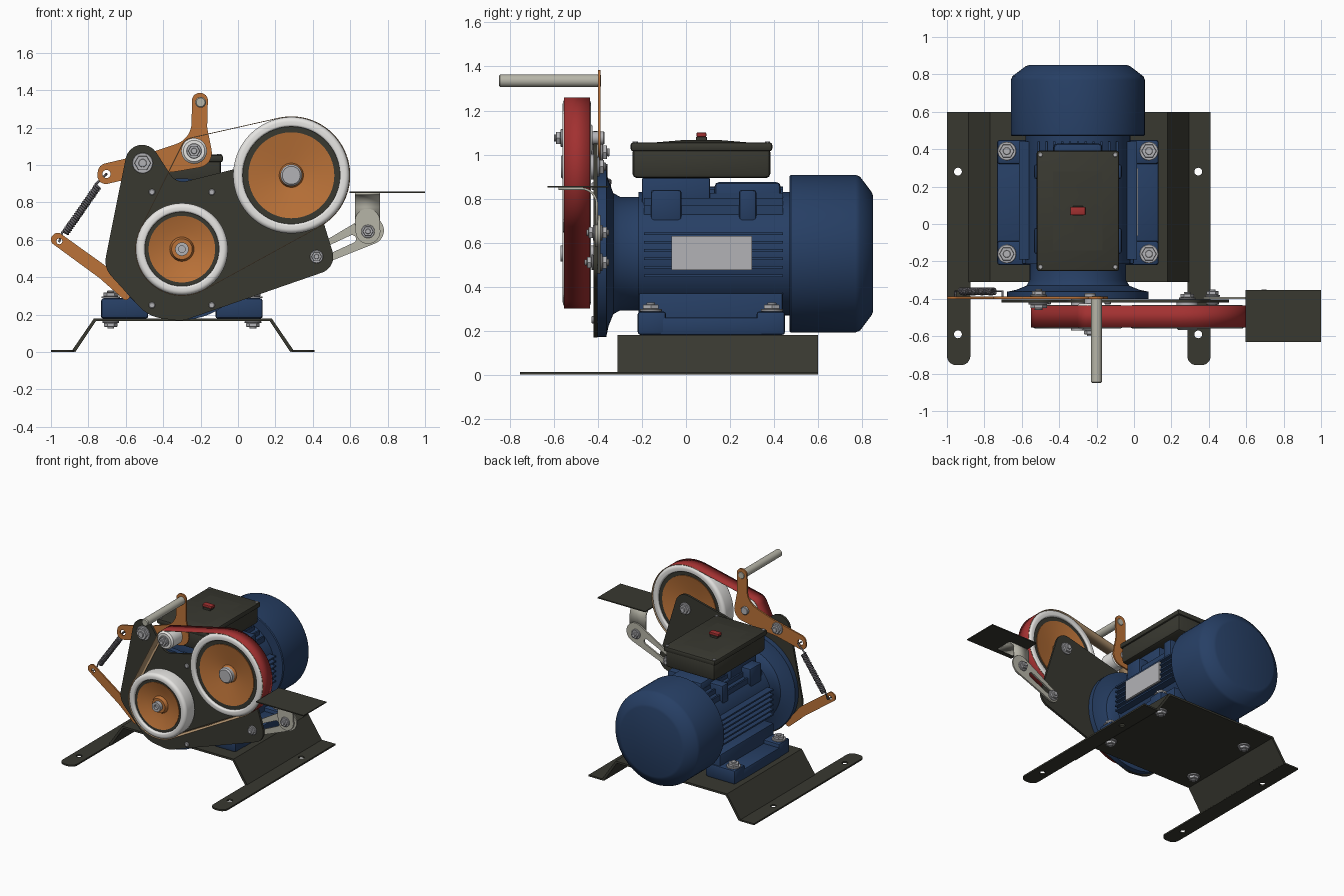
import bpy, bmesh, math
from mathutils import Vector, Matrix
from mathutils.geometry import convex_hull_2d

if "Cube" in bpy.data.objects:
    bpy.data.objects.remove(bpy.data.objects["Cube"])

def mat(name, r, g, b):
    m = bpy.data.materials.new(name)
    m.diffuse_color = (r, g, b, 1)
    m.use_nodes = True
    m.node_tree.nodes["Principled BSDF"].inputs["Base Color"].default_value = m.diffuse_color
    return m

DARK = mat("dark_olive", .04, .04, .03)
BLUE = mat("motor_blue", .02, .05, .13)
ORANGE = mat("orange", .5, .17, .04)
RED = mat("belt_red", .36, .03, .03)
WHITE = mat("tyre_white", .8, .79, .77)
GREY = mat("bolt_grey", .45, .45, .47)
STEEL = mat("beige_steel", .47, .46, .39)
SPRING = mat("spring_grey", .12, .115, .13)
TAN = mat("belt_tan", .5, .33, .18)

def finish(name, me, m, angle=35):
    bm = bmesh.new()
    bm.from_mesh(me)
    bmesh.ops.remove_doubles(bm, verts=bm.verts, dist=1e-5)
    bmesh.ops.recalc_face_normals(bm, faces=bm.faces)
    bm.to_mesh(me)
    bm.free()
    me.materials.clear()
    me.materials.append(m)
    for p in me.polygons:
        p.use_smooth, p.material_index = True, 0
    me.set_sharp_from_angle(angle=math.radians(angle))
    o = bpy.data.objects.new(name, me)
    bpy.context.collection.objects.link(o)
    return o

def curve_mesh(cu):
    o = bpy.data.objects.new("tmp", cu)
    bpy.context.collection.objects.link(o)
    dg = bpy.context.evaluated_depsgraph_get()
    me = bpy.data.meshes.new_from_object(o.evaluated_get(dg))
    bpy.data.objects.remove(o)
    return me

def plate(name, m, outline, lo, hi, holes=(), axis='y'):
    """Extruded outline with holes, normal to y (xz outline) or z (xy outline)."""
    cu = bpy.data.curves.new(name, 'CURVE')
    cu.dimensions, cu.fill_mode, cu.extrude = '2D', 'BOTH', (hi - lo) / 2
    for loop in [outline, *holes]:
        s = cu.splines.new('POLY')
        s.points.add(len(loop) - 1)
        for p, q in zip(s.points, loop):
            p.co = (q[0], q[1], 0, 1)
        s.use_cyclic_u = True
    me = curve_mesh(cu)
    mid = (lo + hi) / 2
    if axis == 'y':
        me.transform(Matrix.Translation((0, mid, 0)) @ Matrix.Rotation(math.pi / 2, 4, 'X'))
    else:
        me.transform(Matrix.Translation((0, 0, mid)))
    return finish(name, me, m)

def circle(x, y, r, n=24):
    return [(x + r * math.cos(2 * math.pi * i / n), y + r * math.sin(2 * math.pi * i / n)) for i in range(n)]

def hull(*circles, n=48):
    pts = [Vector(p) for c in circles for p in circle(*c, n)]
    return [pts[i] for i in convex_hull_2d(pts)]

def fillet(corners, n=8):
    out = []
    for i, (x, y, r) in enumerate(corners):
        p = Vector((x, y))
        u = (Vector(corners[i - 1][:2]) - p).normalized()
        v = (Vector(corners[(i + 1) % len(corners)][:2]) - p).normalized()
        if r == 0:
            out.append(p)
            continue
        h = u.angle(v) / 2
        c = p + (u + v).normalized() * r / math.sin(h)
        s, e = p + u * r / math.tan(h) - c, p + v * r / math.tan(h) - c
        a, b = math.atan2(s.y, s.x), math.atan2(e.y, e.x)
        d = (b - a + math.pi) % (2 * math.pi) - math.pi
        out += [c + Vector((math.cos(a + d * k / n), math.sin(a + d * k / n))) * r for k in range(n + 1)]
    return out

def lathe(name, m, pts, a, b, axis='y', seg=48, closed=False):
    """Spin (radius, position) points about the y line x=a, z=b or the z line x=a, y=b."""
    bm = bmesh.new()
    rings = []
    for k in range(seg):
        c, s = math.cos(2 * math.pi * k / seg), math.sin(2 * math.pi * k / seg)
        rings.append([bm.verts.new((a + r * c, t, b + r * s) if axis == 'y' else (a + r * c, b + r * s, t))
                      for r, t in pts])
    n = len(pts)
    for k in range(seg):
        p, q = rings[k], rings[(k + 1) % seg]
        for i in range(n if closed else n - 1):
            j = (i + 1) % n
            bm.faces.new((p[i], p[j], q[j], q[i]))
    bmesh.ops.remove_doubles(bm, verts=bm.verts, dist=1e-6)
    me = bpy.data.meshes.new(name)
    bm.to_mesh(me)
    bm.free()
    return finish(name, me, m)

def rod(name, m, r, lo, hi, a, b, axis='y', seg=32, c=.004):
    return lathe(name, m, [(0, lo), (r - c, lo), (r, lo + c), (r, hi - c), (r - c, hi), (0, hi)], a, b, axis, seg)

def bolt(name, a, b, t, s, r=.045, axis='y'):
    """Washer and hex head on surface t, growing in direction s."""
    for part, rr, t0, t1, seg in (("washer", r, 0, .01, 24), ("head", r * .8, .01, .03, 6), ("tip", r * .4, .03, .04, 16)):
        lo, hi = sorted((t + s * t0, t + s * t1))
        rod(f"{name}_{part}", GREY, rr, lo, hi, a, b, axis, seg, .002)

def box(name, m, x0, x1, y0, y1, z0, z1, r=.01, taper=0.0):
    bm = bmesh.new()
    bmesh.ops.create_cube(bm, size=1)
    for v in bm.verts:
        k = 1 - taper * (v.co.z > 0)
        v.co = ((x0 + x1) / 2 + v.co.x * (x1 - x0) * k, (y0 + y1) / 2 + v.co.y * (y1 - y0) * k,
                (z0 + z1) / 2 + v.co.z * (z1 - z0))
    if r:
        bmesh.ops.bevel(bm, geom=bm.edges[:], offset=r, segments=2, profile=.5, affect='EDGES')
    me = bpy.data.meshes.new(name)
    bm.to_mesh(me)
    bm.free()
    return finish(name, me, m, 30)

# Base: bent sheet and two long feet
plate("base_sheet", DARK, [(-.885, .012), (-.77, .18), (.18, .18), (.295, .012), (.28, 0), (.17, .165), (-.76, .165), (-.87, 0)], -.31, .6)
for n, x in (("left", -1), ("right", .285)):
    plate(f"{n}_foot", DARK, fillet([(x, -.755, .05), (x + .125, -.755, .05), (x + .125, .6, 0), (x, .6, 0)]), 0, .012,
          [circle(x + .0585, y, .021) for y in (.28, -.59)], 'z')

# Motor
MX, MZ = -.3, .55
lathe("motor_body", BLUE, [(0, -.402), (.378, -.402), (.378, -.362), (.33, -.352), (.275, -.33), (.258, -.3), (.258, -.215),
                           (.28, -.215), (.28, .47), (0, .47)], MX, MZ, seg=64)
lathe("fan_cover", BLUE, [(0, .47), (.352, .47), (.358, .476), (.358, .77), (.35, .79), (.28, .843), (.262, .85), (0, .85)], MX, MZ, seg=64)
for s in (-1, 1):
    for k in range(6):  # side cooling fins
        z = MZ - .1 + k * .038
        x0, x1 = sorted((MX + s * .2, MX + s * .315))
        box("side_fin", BLUE, x0, x1, -.19, .44, z - .006, z + .006, 0)
    for k in range(-5, 6):  # upper and lower fins
        x = MX + k * .042
        h = math.sqrt(.3 ** 2 - (k * .042) ** 2) + .004
        z0, z1 = sorted((MZ + s * .15, MZ + s * h))
        box("vertical_fin", BLUE, x - .006, x + .006, -.19, .44, z0, z1, 0)
    # mounting feet with bolts
    x0, x1 = sorted((MX + s * .18, MX + s * .432))
    for y0, y1 in ((-.22, -.09), (.32, .45)):
        box("mount_pad", BLUE, x0, x1, y0, y1, .18, .288, .015)
    box("mount_rail", BLUE, x0, x1, -.12, .35, .18, .26)
    x0, x1 = sorted((MX + s * .18, MX + s * .3))
    box("mount_wall", BLUE, x0, x1, -.215, .44, .18, .372)
    for y in (-.16, .39):
        bolt("mount_bolt", MX + s * .38, y, .288, 1, .05, 'z')
        bolt("mount_nut", MX + s * .38, y, .165, -1, .045, 'z')
    for y0, y1 in ((-.16, -.02), (.24, .32)):  # shoulder bosses
        x0, x1 = sorted((MX + s * .1, MX + s * .235))
        box("shoulder_boss", BLUE, x0, x1, y0, y1, .69, .84, .015)
box("box_pedestal", BLUE, MX - .16, MX + .16, -.2, .11, .75, .895)
box("rear_hump", BLUE, MX - .13, MX + .13, .13, .43, .75, .875, .02)
box("name_plate", GREY, .005, .022, -.065, .3, .475, .63, 0)

# Terminal box with switch
box("terminal_box", DARK, MX - .21, MX + .21, -.243, .383, .893, 1.03, .02)
box("terminal_lid", DARK, MX - .22, MX + .22, -.252, .392, 1.015, 1.055, .012)
box("lid_rise", DARK, MX - .17, MX + .17, -.2, .34, 1.05, 1.066, 0, .7)
box("switch_base", DARK, MX - .03, MX + .03, .045, .095, 1.055, 1.08, .003)
box("switch_button", RED, MX - .04, MX + .04, .048, .092, 1.08, 1.1, .004)
for x in (-.2, .2):
    for y in (-.23, .37):
        rod("lid_screw", GREY, .012, 1.05, 1.06, MX + x, y, 'z', 12, .002)

# Front plate
outline = fillet([(-.557, 1.254, .09), (-.33, .9, .08), (.343, 1.068, .09), (.531, .453, .09), (-.3, .165, .15), (-.48, .19, .2), (-.718, .45, .12)])
plate("front_plate", DARK, outline, -.42, -.403)
for x in (-.46, -.14):
    for z in (.25, .855):
        rod("flange_screw", GREY, .017, -.43, -.415, x, z, seg=12)

# Wheels: tyre, rim, dished disc
CX, CZ = .285, .945
for n, x, z, R, a, b in (("drive", MX, MZ, .246, .178, .198), ("contact", CX, CZ, .311, .23, .26)):
    tyre = [(a_ + 0, y) for a_, y in fillet([(b, -.56, .012), (R, -.56, .025), (R, -.432, .025), (b, -.432, .012)], 6)]
    lathe(f"{n}_tyre", WHITE, tyre, x, z, seg=72, closed=True)
    lathe(f"{n}_rim", DARK, [(a - .005, -.54), (b + .005, -.54), (b + .005, -.45), (a - .005, -.45)], x, z, seg=72, closed=True)
    lathe(f"{n}_disc", ORANGE, [(0, -.54), (.055, -.54), (.065, -.515), (.11, -.522), (a, -.545), (a, -.445), (.11, -.47), (.065, -.475), (.055, -.45), (0, -.45)], x, z, seg=64)
lathe("drive_shaft", GREY, [(0, -.55), (.018, -.55), (.018, -.57), (.036, -.57), (.036, -.38), (0, -.38)], MX, MZ)
rod("contact_axle", GREY, .058, -.568, -.41, CX, CZ, c=.01)
bolt("contact_nut", CX, CZ, -.403, 1)
IX, IZ = -.235, 1.075
rod("idler_roller", WHITE, .069, -.56, -.425, IX, IZ, c=.012)
bolt("idler_bolt", IX, IZ, -.56, -1, .04)
rod("idler_axle", GREY, .03, -.43, -.37, IX, IZ)

# Sanding belt: red outside, tan inside
path = hull((MX, MZ, .25), (CX, CZ, .315), (IX, IZ, .074), n=96)
bm = bmesh.new()
loops = [[bm.verts.new((p.x, y, p.y)) for p in path] for y in (-.553, -.436)]
for i in range(len(path)):
    j = (i + 1) % len(path)
    bm.faces.new((loops[1][i], loops[1][j], loops[0][j], loops[0][i]))
me = bpy.data.meshes.new("sanding_belt")
bm.to_mesh(me)
bm.free()
belt = finish("sanding_belt", me, RED)
me.materials.append(TAN)
sol = belt.modifiers.new("thickness", 'SOLIDIFY')
sol.thickness, sol.offset, sol.material_offset, sol.material_offset_rim = .004, -1, 1, 1

# Tension lever, handle, spring and anchor arm
lever = fillet([(-.245, 1.385, .04), (-.16, 1.385, .04), (-.165, 1.2, .1), (-.125, 1.0, .08), (-.33, .965, .15),
                (-.5, .945, .2), (-.76, .885, .045), (-.745, 1.0, .05), (-.47, 1.065, .15), (-.25, 1.14, .12)])
plate("tension_lever", ORANGE, lever, -.4, -.388, [circle(-.703, .952, .022)])
rod("lever_handle", STEEL, .029, -.85, -.385, -.2, 1.335, c=.006)
bolt("pivot_bolt", -.51, 1.01, -.42, -1, .055)
bolt("pivot_nut", -.51, 1.01, -.388, 1, .045)
arm = fillet([(-1.02, .6, .03), (-.965, .645, .03), (-.70, .455, .1), (-.55, .27, .02), (-.61, .28, .02), (-.74, .395, .1)])
plate("anchor_arm", ORANGE, arm, -.4, -.388, [circle(-.955, .592, .016)])
p, q = Vector((-.955, -.36, .592)), Vector((-.703, -.36, .952))
d = (q - p).normalized()
side, up = d.cross(Vector((0, 1, 0))), Vector((0, 1, 0))
pts = [p - up * .04, p]
for i in range(241):
    t = i / 240
    an = t * 24 * 2 * math.pi
    pts.append(p + (q - p) * (.12 + .7 * t) + (side * math.cos(an) + up * math.sin(an)) * .016)
pts += [q, q - up * .04]
cu = bpy.data.curves.new("spring", 'CURVE')
cu.dimensions, cu.bevel_depth, cu.bevel_resolution = '3D', .0062, 1
s = cu.splines.new('POLY')
s.points.add(len(pts) - 1)
for a, b in zip(s.points, pts):
    a.co = (*b, 1)
finish("tension_spring", curve_mesh(cu), SPRING, 60)

# Work rest: slotted arm, bent bracket and table
plate("rest_arm", STEEL, hull((.42, .51, .05), (.705, .65, .075)), -.401, -.389, [hull((.45, .53, .021), (.61, .604, .021))])
bolt("rest_bolt", .42, .51, -.42, -1, .035)
bolt("rest_nut", .42, .51, -.389, 1, .04)
arc = [(-.475 + .07 * math.cos(t * math.pi / 16), .775 + .07 * math.sin(t * math.pi / 16)) for t in range(9)]
yz = [(-.405, .68)] + [(y, z) for y, z in arc] + [(-.58, .845)]
bm = bmesh.new()
rows = [[bm.verts.new((x, y, z)) for y, z in yz] for x in (.625, .76)]
for i in range(len(yz) - 1):
    bm.faces.new((rows[0][i], rows[0][i + 1], rows[1][i + 1], rows[1][i]))
me = bpy.data.meshes.new("rest_bracket")
bm.to_mesh(me)
bm.free()
sol = finish("rest_bracket", me, STEEL).modifiers.new("thickness", 'SOLIDIFY')
sol.thickness, sol.offset = .01, 0
plate("bracket_tab", STEEL, hull((.695, .645, .066), (.692, .7, .066)), -.413, -.401)
bolt("bracket_bolt", .695, .645, -.413, -1, .036)
bolt("bracket_nut", .695, .645, -.389, 1, .036)
box("rest_table", DARK, .595, 1, -.63, -.353, .85, .858, 0)
